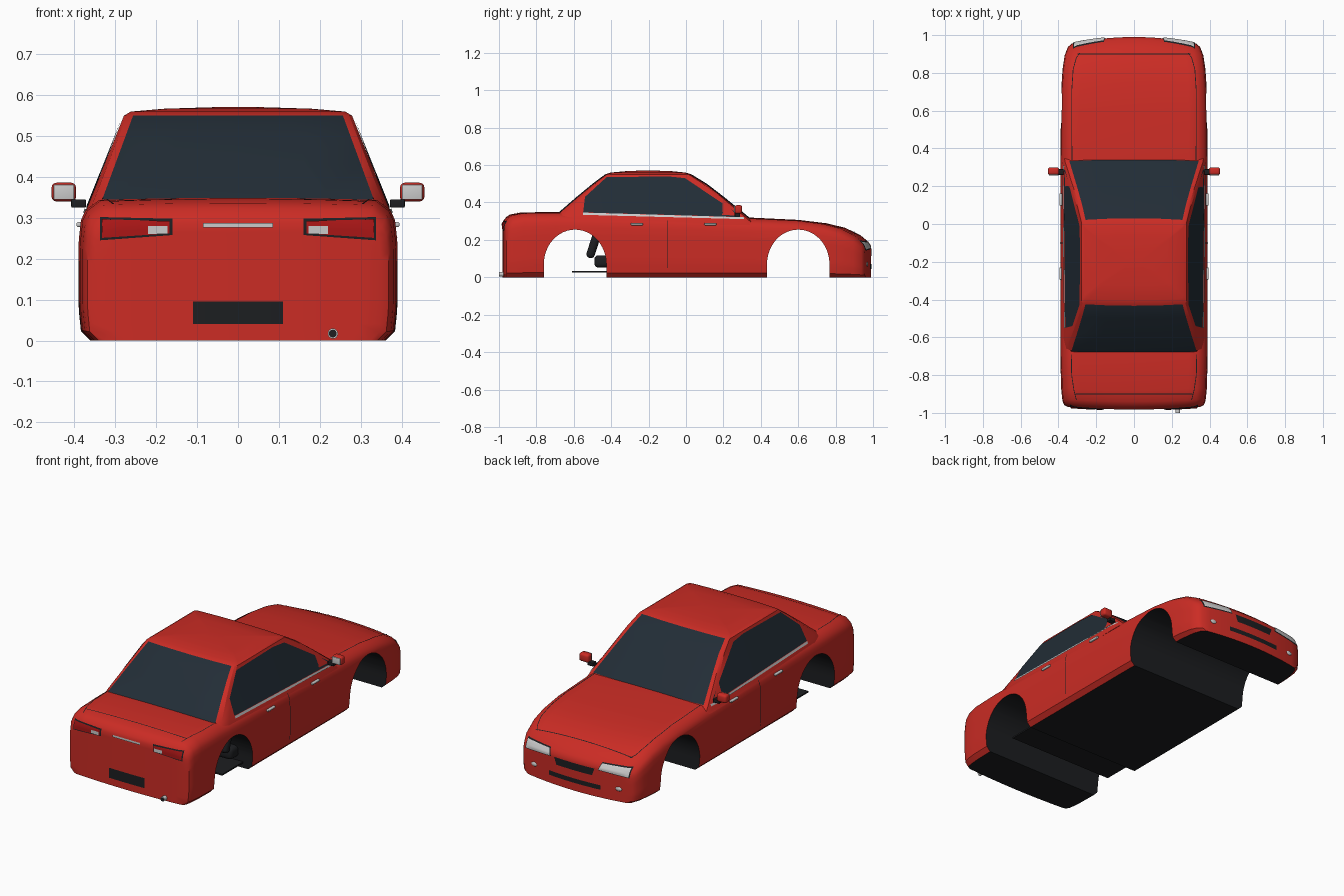
import bpy, bmesh, math
from mathutils import Vector, Matrix
from mathutils.bvhtree import BVHTree

if "Cube" in bpy.data.objects:
    bpy.data.objects.remove(bpy.data.objects["Cube"])


def material(name, rgb):
    m = bpy.data.materials.new(name)
    m.diffuse_color = (*rgb, 1)
    m.use_nodes = True
    m.node_tree.nodes["Principled BSDF"].inputs["Base Color"].default_value = m.diffuse_color
    return m


RED = material("red_paint", (0.6, 0.025, 0.018))
BLACK = material("black", (0.012, 0.013, 0.015))
GLASS = material("dark_glass", (0.016, 0.026, 0.037))
LAMP = material("tail_red", (0.4, 0.008, 0.008))
SILVER = material("silver", (0.55, 0.55, 0.55))
WHITE = material("lamp_white", (0.75, 0.75, 0.72))


def make(name, bm, *mats):
    me = bpy.data.meshes.new(name)
    bm.to_mesh(me)
    bm.free()
    ob = bpy.data.objects.new(name, me)
    bpy.context.collection.objects.link(ob)
    for m in mats:
        me.materials.append(m)
    return ob


def activate(ob):
    bpy.ops.object.select_all(action='DESELECT')
    ob.select_set(True)
    bpy.context.view_layer.objects.active = ob


def smooth(ob, deg=35):
    activate(ob)
    bpy.ops.object.shade_smooth_by_angle(angle=math.radians(deg))
    return ob


def box(name, c, s, mat, bevel=0.0, rx=0.0):
    bm = bmesh.new()
    bmesh.ops.create_cube(bm, size=1, matrix=Matrix.Translation(c)
                          @ Matrix.Rotation(rx, 4, 'X') @ Matrix.Diagonal((*s, 1)))
    if bevel:
        bmesh.ops.bevel(bm, geom=bm.edges[:], offset=bevel, segments=3, profile=0.5, affect='EDGES')
    return smooth(make(name, bm, mat))


def lerp(table, v):
    for (a, p), (b, q) in zip(table, table[1:]):
        if v <= b:
            return p + (q - p) * (v - a) / (b - a)
    return table[-1][1]


# Lower body: gridded cube mapped to stations (y, half width, top height)
stations = [(-0.982, .35, .285), (-0.975, .368, .30), (-0.96, .376, .318), (-0.94, .38, .331),
            (-0.88, .386, .342), (-0.7, .39, .344), (-0.4, .39, .338), (0, .39, .328),
            (.33, .39, .315), (.6, .388, .302), (.75, .384, .284), (.85, .378, .26),
            (.93, .367, .222), (.975, .35, .185), (.99, .33, .162)]
side = [(0, .925), (.07, .985), (.25, 1), (.7, 1), (.857, .985), (.9286, .955), (1, .87)]


def bend(x, y):
    k = (x / .33) ** 2
    return y - .035 * k * max(0, (y - .6) / .39) + .012 * k * max(0, (-y - .6) / .38)


bm = bmesh.new()
bmesh.ops.create_cube(bm, size=2)
bmesh.ops.subdivide_edges(bm, edges=bm.edges[:], cuts=13, use_grid_fill=True)
for vert in bm.verts:
    u, s, v = vert.co
    y, w, t = stations[round((s + 1) * 7)]
    v = (v + 1) / 2
    x = u * w * lerp(side, v)
    vert.co = (x, bend(x, y), t * v + (.005 * (1 - u * u) if v > .99 else 0))
bmesh.ops.recalc_face_normals(bm, faces=bm.faces[:])
for f in bm.faces:
    f.material_index = 1 if f.normal.z < -.95 else 0
BODY = BVHTree.FromBMesh(bm)
body = make("car_body", bm, RED, BLACK)

# Wheel arches cut right through the body
for name, cy in (("rear_arch_cutter", -.593), ("front_arch_cutter", .6)):
    pts = [(cy + .167, -.1)]
    pts += [(cy + .167 * math.cos(a), .07 + .185 * math.sin(a)) for a in [math.pi * i / 24 for i in range(25)]]
    pts += [(cy - .167, -.1)]
    bm = bmesh.new()
    face = bm.faces.new([bm.verts.new((-.6, y, z)) for y, z in pts])
    ext = bmesh.ops.extrude_face_region(bm, geom=[face])
    bmesh.ops.translate(bm, vec=(1.2, 0, 0), verts=[g for g in ext['geom'] if isinstance(g, bmesh.types.BMVert)])
    bmesh.ops.recalc_face_normals(bm, faces=bm.faces[:])
    cutter = make(name, bm, BLACK)
    cutter.hide_render = True
    mod = body.modifiers.new(name, 'BOOLEAN')
    mod.object, mod.operation, mod.solver = cutter, 'DIFFERENCE', 'EXACT'
    mod.material_mode = 'TRANSFER'
    activate(body)
    bpy.ops.object.modifier_apply(modifier=name)
    bpy.data.objects.remove(cutter)
smooth(body)

# Cabin: plan outlines stacked upward (z, rear y, front y, half width)
levels = [(.28, -.74, .375, .382), (.318, -.70, .333, .372), (.345, -.675, .30, .361),
          (.43, -.577, .195, .327), (.50, -.492, .104, .299), (.55, -.425, .022, .279),
          (.56, -.395, -.01, .262), (.567, -.32, -.08, .18), (.571, -.23, -.18, .05)]
bm = bmesh.new()
rings = []
for z, r, f, w in levels:
    k = min(1, max(.2, (.57 - z) / .24))
    half = [(.92 * w, r), (.975 * w, r + .03 * k), (w, r + .09 * k), (w, f - .045 * k),
            (.975 * w, f - .012 * k), (.92 * w, f), (.5 * w, f + .006), (0, f + .008)]
    ring = [(0, r - .008), (.5 * w, r - .006)] + half
    ring += [(-x, y) for x, y in ring[-2:0:-1]]
    rings.append([bm.verts.new((x, y, z)) for x, y in ring])
n = len(rings[0])
for j, (a, b) in enumerate(zip(rings, rings[1:])):
    for i in range(n):
        f = bm.faces.new((a[i], a[(i + 1) % n], b[(i + 1) % n], b[i]))
        back, front = i in (0, 1, n - 2, n - 1), i in (7, 8, 9, 10)
        f.material_index = int((back and 2 <= j < 5) or (front and 1 <= j < 5))
bm.faces.new(rings[-1])
bm.faces.new(rings[0][::-1])
bmesh.ops.recalc_face_normals(bm, faces=bm.faces[:])
CABIN = BVHTree.FromBMesh(bm)
smooth(make("cabin", bm, RED, GLASS), 25)


# Thin surface patch: a grid of 2D points projected along an axis onto a part
def patch(name, rows, axis, sign, target, mat, lift=.003):
    d = Vector((0, 0, 0))
    d[axis] = -sign
    bm = bmesh.new()
    grid = []
    for row in rows:
        line = []
        for p in row:
            o = list(p)
            o.insert(axis, 2 * sign)
            hit = target.ray_cast(Vector(o), d)[0]
            if hit is None:
                o[axis] = sign * .37
                hit = target.find_nearest(Vector(o))[0]
            line.append(bm.verts.new(hit - d * lift))
        grid.append(line)
    for a, b in zip(grid, grid[1:]):
        for i in range(len(a) - 1):
            bm.faces.new((a[i], a[i + 1], b[i + 1], b[i]))
    bm.normal_update()
    bmesh.ops.reverse_faces(bm, faces=[f for f in bm.faces if f.normal.dot(d) > 0])
    return smooth(make(name, bm, mat))


def quad(a, b, c, d, nu=8, nv=3):
    a, b, c, d = map(Vector, (a, b, c, d))
    return [[a.lerp(b, i / nu).lerp(d.lerp(c, i / nu), j / nv) for i in range(nu + 1)] for j in range(nv + 1)]


def rect(x0, x1, z0, z1):
    return quad((x0, z0), (x1, z0), (x1, z1), (x0, z1))


for s, tag in ((1, "right_"), (-1, "left_")):
    # Side glass, trim, door seam and handles
    low = [(-.55, .347), (-.43, .343), (-.1, .334), (0, .331), (.29, .322)]
    top = [(-.54, .43), (-.425, .535), (-.1, .54), (-.005, .53), (.283, .336)]
    patch(tag + "side_window", [low, top], 0, s, CABIN, GLASS)
    patch(tag + "belt_trim", quad((-.55, .334), (.31, .311), (.31, .321), (-.55, .346), 16, 1), 0, s, CABIN, SILVER, .005)
    patch(tag + "door_seam", quad((-.102, .05), (-.098, .05), (-.098, .32), (-.102, .32), 1, 14), 0, s, BODY, BLACK)
    for door, y in (("rear", -.263), ("front", .13)):
        box(tag + door + "_handle", (s * .388, y, .284), (.014, .065, .012), SILVER, .004)

    # Door mirrors
    box(tag + "mirror_arm", (s * .39, .275, .335), (.036, .03, .02), BLACK, .003)
    box(tag + "mirror_housing", (s * .426, .28, .363), (.06, .04, .046), RED, .012)
    box(tag + "mirror_glass", (s * .426, .259, .363), (.05, .006, .037), SILVER, .002)

    # Tail lamps
    patch(tag + "tail_frame", quad((s * .16, .258), (s * .338, .245), (s * .338, .302), (s * .16, .298)), 1, -1, BODY, BLACK)
    patch(tag + "tail_lamp", quad((s * .167, .262), (s * .333, .251), (s * .333, .297), (s * .167, .292)), 1, -1, BODY, LAMP, .006)
    patch(tag + "reverse_lamp", rect(s * .172, s * .22, .26, .28), 1, -1, BODY, WHITE, .009)

    # Headlamps and fog lamps
    patch(tag + "headlamp_frame", quad((s * .145, .152), (s * .322, .142), (s * .324, .196), (s * .16, .193), 10, 6), 1, 1, BODY, BLACK)
    patch(tag + "headlamp", quad((s * .15, .156), (s * .317, .147), (s * .319, .191), (s * .163, .189), 10, 6), 1, 1, BODY, WHITE, .006)
    bm = bmesh.new()
    bmesh.ops.create_uvsphere(bm, u_segments=16, v_segments=8, radius=1,
                              matrix=Matrix.Translation((s * .26, .967, .07)) @ Matrix.Diagonal((.02, .007, .012, 1)))
    smooth(make(tag + "fog_lamp", bm, WHITE))

    # Hood and boot seams
    for name, pts in (("hood_seam", [(.328, .34), (.33, .5), (.33, .7), (.322, .82), (.305, .88), (.28, .915)]),
                      ("boot_seam", [(.332, -.69), (.33, -.8), (.318, -.88), (.3, -.95)])):
        fine = [Vector(a).lerp(Vector(b), i / 4) for a, b in zip(pts, pts[1:]) for i in range(4)]
        patch(tag + name, [[(s * (x + o), y) for x, y in fine] for o in (-.002, .002)], 2, 1, BODY, BLACK)

patch("hood_front_seam", rect(-.3, .3, .898, .902), 2, 1, BODY, BLACK)
patch("boot_rear_seam", rect(-.31, .31, -.902, -.898), 2, 1, BODY, BLACK)

# Tail plate, boot trim, grille and lower intake
patch("plate_recess", rect(-.11, .11, .04, .096), 1, -1, BODY, BLACK)
patch("boot_trim", rect(-.085, .085, .276, .288), 1, -1, BODY, SILVER, .006)
patch("grille", quad((-.11, .115), (.11, .115), (.125, .155), (-.125, .155)), 1, 1, BODY, BLACK)
patch("lower_intake", rect(-.16, .16, .045, .07), 1, 1, BODY, BLACK)

# Exhaust pipe
for name, r, y0, m in (("exhaust_pipe", .0125, -1.0, SILVER), ("exhaust_bore", .0095, -1.001, BLACK)):
    bm = bmesh.new()
    bmesh.ops.create_cone(bm, cap_ends=True, segments=20, radius1=r, radius2=r, depth=.1,
                          matrix=Matrix.Translation((.232, y0 + .05, .017)) @ Matrix.Rotation(math.pi / 2, 4, 'X'))
    smooth(make(name, bm, m))

# Cabin floor and rear bench seen through the rear arch
box("cabin_floor", (0, -.51, .03), (.66, .2, .008), BLACK)
box("bench_cushion", (0, -.44, .085), (.6, .1, .065), BLACK, .02)
box("bench_back", (0, -.495, .17), (.6, .045, .14), BLACK, .02, math.radians(-18))
